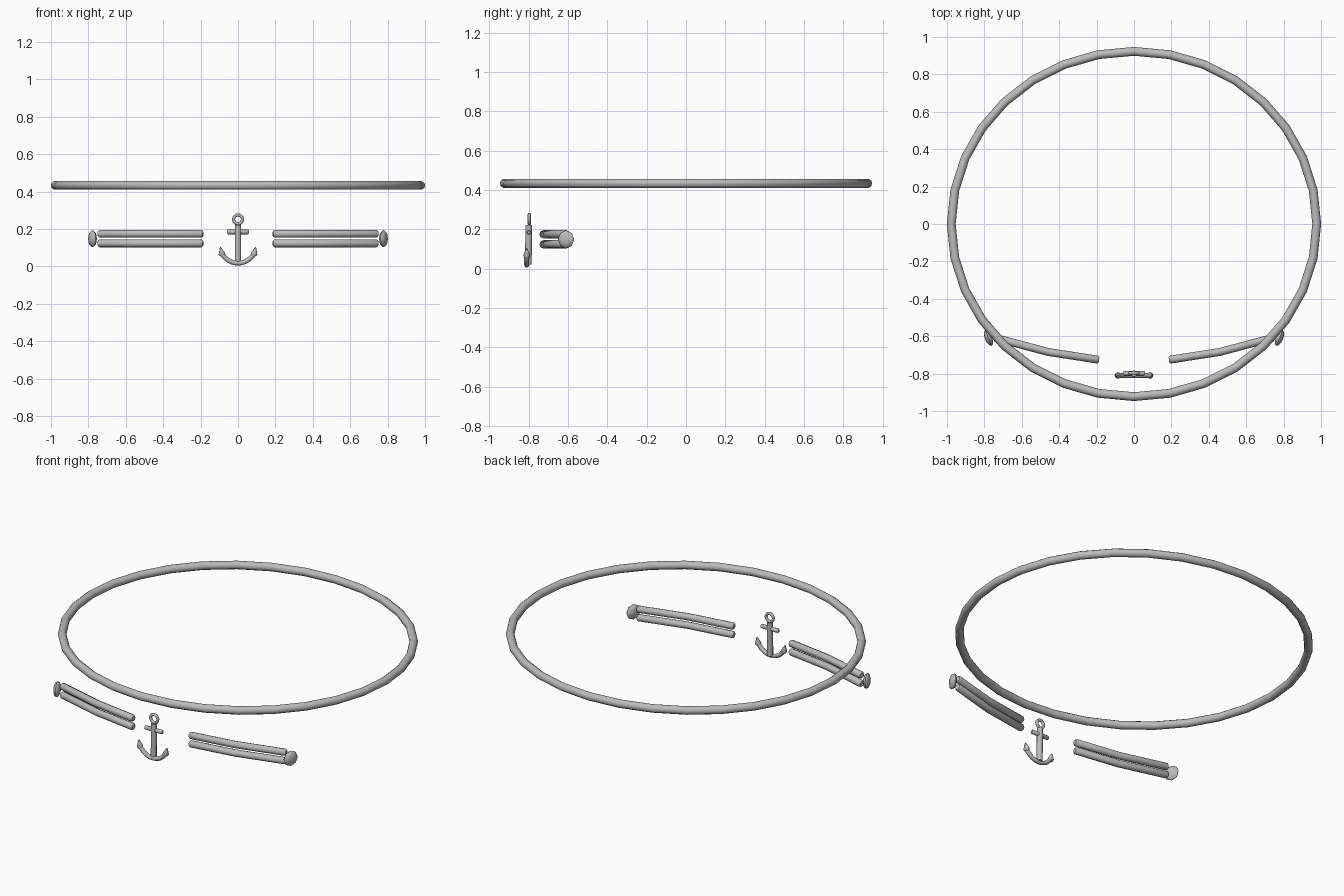
import bpy, bmesh, math
from mathutils import Vector, Matrix

cube = bpy.data.objects.get("Cube")
if cube:
    bpy.data.objects.remove(cube)

grey = bpy.data.materials.new("satin_grey")
grey.use_nodes = True
grey.diffuse_color = (0.5, 0.5, 0.5, 1)
grey.node_tree.nodes["Principled BSDF"].inputs["Base Color"].default_value = (0.5, 0.5, 0.5, 1)


def finish(name, bm, angle=50):
    bmesh.ops.recalc_face_normals(bm, faces=bm.faces)
    mesh = bpy.data.meshes.new(name)
    bm.to_mesh(mesh)
    bm.free()
    mesh.materials.append(grey)
    obj = bpy.data.objects.new(name, mesh)
    bpy.context.collection.objects.link(obj)
    bpy.ops.object.select_all(action='DESELECT')
    obj.select_set(True)
    bpy.context.view_layer.objects.active = obj
    bpy.ops.object.shade_smooth_by_angle(angle=math.radians(angle))
    return obj


def tube(name, points, radii, up, sides=8, loop=False, caps=True):
    """Sweep a round section along a planar path; up is the plane normal."""
    bm = bmesh.new()
    pts = [Vector(p) for p in points]
    up = Vector(up)
    n = len(pts)
    rings = []
    for i, p in enumerate(pts):
        before = pts[i - 1] if i or loop else p
        after = pts[(i + 1) % n] if i < n - 1 or loop else p
        side = (after - before).normalized().cross(up)
        r = radii[i] if isinstance(radii, list) else radii
        turns = [math.tau * k / sides for k in range(sides)]
        rings.append([bm.verts.new(p + r * (side * math.cos(t) + up * math.sin(t))) for t in turns])
    for i in range(n if loop else n - 1):
        a, b = rings[i], rings[(i + 1) % n]
        for k in range(sides):
            j = (k + 1) % sides
            bm.faces.new((a[k], a[j], b[j], b[k]))
    if caps and not loop:
        bm.faces.new(rings[0])
        bm.faces.new(rings[-1])
    return finish(name, bm)


def arc(cx, cy, rx, ry, start, end, steps):
    angles = [math.radians(start + (end - start) * i / steps) for i in range(steps + 1)]
    return [(cx + rx * math.cos(a), cy + ry * math.sin(a)) for a in angles]


# Large oval hoop
hoop = arc(0, 0, 0.977, 0.923, 0, 360, 32)[:-1]
tube("hoop", [(x, y, 0.433) for x, y in hoop], 0.0235, (0, 0, 1), sides=10, loop=True)

# Paired bent rails with a flattened knob at each outer end
for side, s in (("left", 1), ("right", -1)):
    for level, z in (("upper", 0.174), ("lower", 0.123)):
        path = [(0.187, -0.726), (0.195, -0.725), (0.46, -0.684), (0.74, -0.609), (0.748, -0.607)]
        tube(f"{side}_{level}_rail", [(s * x, y, z) for x, y in path],
             [0.015, 0.021, 0.021, 0.021, 0.015], (0, 0, 1))
    bm = bmesh.new()
    bmesh.ops.create_uvsphere(bm, u_segments=8, v_segments=6, radius=1)
    bm.transform(Matrix.Translation((s * 0.778, -0.61, 0.148))
                 @ Matrix.Rotation(math.radians(-22 * s), 4, 'Z')
                 @ Matrix.Diagonal((0.019, 0.045, 0.046, 1))
                 @ Matrix.Rotation(math.pi / 2, 4, 'Y'))
    finish(f"{side}_knob", bm)

# Anchor: eye, shank, stock, curved arms and pointed flukes
eye = arc(0, 0.251, 0.024, 0.024, 0, 360, 16)[:-1]
tube("anchor_eye", [(x, -0.797, z) for x, z in eye], 0.0085, (0, 1, 0), loop=True)
tube("anchor_shank", [(0, -0.802, 0.02), (0, -0.799, 0.222)], 0.017, (1, 0, 0))
tube("anchor_stock", [(x, -0.799, 0.184) for x in (-0.059, -0.054, 0.054, 0.059)],
     [0.008, 0.0125, 0.0125, 0.008], (0, 0, 1))
arms = arc(0, 0.113, 0.096, 0.096, 207, 333, 12)
tube("anchor_arms", [(x, -0.81, z) for x, z in arms], 0.0125, (0, 1, 0))
for side, s in (("left", 1), ("right", -1)):
    fluke = [(0.083, 0.058), (0.086, 0.067), (0.094, 0.103)]
    tube(f"anchor_{side}_fluke", [(s * x, -0.81, z) for x, z in fluke],
         [0.014, 0.018, 0.003], (0, 1, 0))
